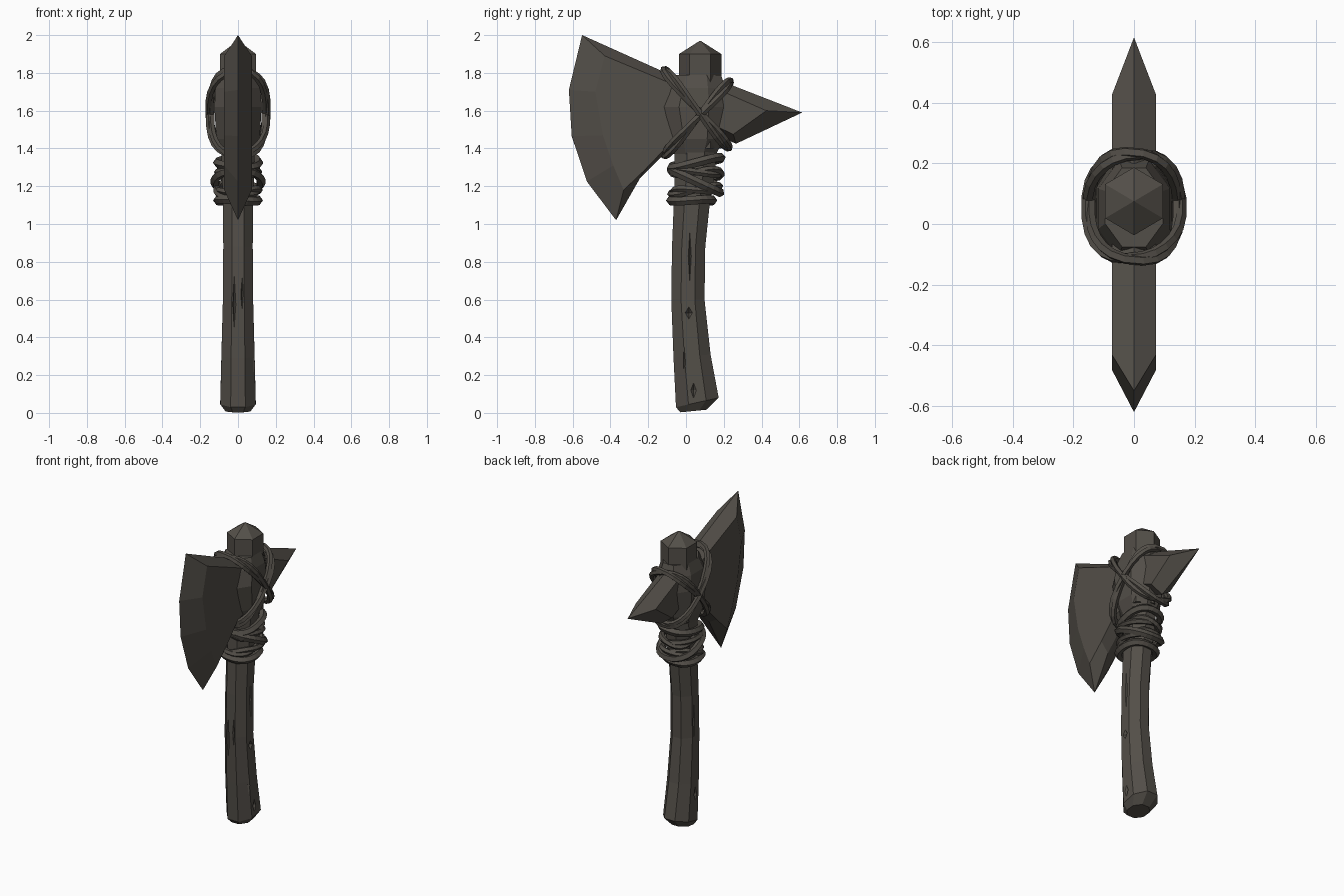
import bpy, bmesh, math
from mathutils import Vector

if "Cube" in bpy.data.objects:
    bpy.data.objects.remove(bpy.data.objects["Cube"])

mat = bpy.data.materials.new("dark grey brown")
mat.diffuse_color = (0.086, 0.077, 0.065, 1)
mat.use_nodes = True
mat.node_tree.nodes["Principled BSDF"].inputs["Base Color"].default_value = mat.diffuse_color


def finish(bm, name):
    bmesh.ops.recalc_face_normals(bm, faces=bm.faces[:])
    me = bpy.data.meshes.new(name)
    bm.to_mesh(me)
    bm.free()
    me.materials.append(mat)
    ob = bpy.data.objects.new(name, me)
    bpy.context.collection.objects.link(ob)
    return ob


def skin(bm, rings, closed=False):
    """Join equal rings of verts with quads; cap the ends unless closed."""
    n = len(rings[0])
    pairs = list(zip(rings, rings[1:] + rings[:1]))
    for a, b in pairs if closed else pairs[:-1]:
        for i in range(n):
            j = (i + 1) % n
            bm.faces.new((a[i], a[j], b[j], b[i]))
    if not closed:
        bm.faces.new(rings[0])
        bm.faces.new(rings[-1])


def loft(bm, rows, n, flat=True, cx=0.0):
    """rows: z, centre y, half width x, half depth y, tilt along y."""
    off = math.pi / n if flat else 0
    k = 1 / math.cos(off) if flat else 1
    kx = k if n % 4 == 0 else 1 / math.cos(math.pi / n)
    rings = []
    for z, cy, rx, ry, tilt in rows:
        ring = []
        for i in range(n):
            a = off + 2 * math.pi * i / n
            dy = ry * k * math.cos(a)
            ring.append(bm.verts.new((cx + rx * kx * math.sin(a), cy + dy, z + tilt * dy)))
        rings.append(ring)
    skin(bm, rings)


# Curved handle, flared at the foot
bm = bmesh.new()
loft(bm, [(0.01, 0.04, 0.065, 0.07, 0.1), (0.055, 0.06, 0.094, 0.113, 0.22),
          (0.30, 0.032, 0.088, 0.098, 0.1), (0.60, 0.010, 0.080, 0.088, 0),
          (0.88, 0.014, 0.078, 0.088, 0), (1.10, 0.030, 0.079, 0.095, 0),
          (1.25, 0.045, 0.085, 0.105, 0), (1.45, 0.055, 0.090, 0.115, 0)], 8)
handle = finish(bm, "handle")

# Cracks carved into the handle: x, y, z, half width x, half width y, half height
bm = bmesh.new()
for x, y, z, rx, ry, h in [(-0.02, -0.08, 0.57, 0.010, 0.02, 0.18), (0.022, -0.08, 0.63, 0.008, 0.02, 0.10),
                           (0.08, 0.02, 0.83, 0.02, 0.009, 0.13), (0.085, 0.015, 0.53, 0.025, 0.022, 0.035),
                           (0.09, -0.01, 0.27, 0.02, 0.008, 0.09), (0.093, 0.04, 0.12, 0.02, 0.015, 0.04),
                           (-0.08, 0.03, 0.70, 0.02, 0.009, 0.12), (-0.088, 0.03, 0.22, 0.02, 0.015, 0.05)]:
    loft(bm, [(z - h, y, 0.001, 0.001, 0), (z, y, rx, ry, 0), (z + h, y, 0.001, 0.001, 0)], 4, False, x)
cutter = finish(bm, "crack_cutter")
cutter.hide_render = True
cutter.hide_set(True)
mod = handle.modifiers.new("cracks", 'BOOLEAN')
mod.operation = 'DIFFERENCE'
mod.object = cutter

# Six-sided peg with pointed top
bm = bmesh.new()
loft(bm, [(1.40, 0.075, 0.095, 0.112, 0), (1.90, 0.075, 0.095, 0.112, 0),
          (1.97, 0.075, 0.002, 0.002, 0)], 6, False)
finish(bm, "peg")

# Stone socket in the middle of the head
bm = bmesh.new()
loft(bm, [(1.37, 0.045, 0.085, 0.115, 0), (1.45, 0.050, 0.115, 0.150, 0),
          (1.62, 0.042, 0.125, 0.190, 0), (1.72, 0.05, 0.118, 0.160, 0),
          (1.79, 0.055, 0.095, 0.130, 0)], 8)
finish(bm, "head_socket")


def bevelled_plate(name, outer, inner, t=0.073):
    """Sharp ridge on x = 0, flat cheeks at x = +-t."""
    bm = bmesh.new()
    mid = [bm.verts.new((0, y, z)) for y, z in outer]
    n = len(mid)
    for s in (-t, t):
        cheek = [bm.verts.new((s, y, z)) for y, z in inner]
        for i in range(n):
            j = (i + 1) % n
            bm.faces.new((mid[i], mid[j], cheek[j], cheek[i]))
        bm.faces.new(cheek)
    return finish(bm, name)


# Front blade and back spike
bevelled_plate("blade",
               [(0.05, 1.73), (-0.55, 2.0), (-0.62, 1.71), (-0.605, 1.465), (-0.525, 1.225),
                (-0.37, 1.02), (-0.245, 1.24), (-0.13, 1.355), (0.05, 1.42)],
               [(0.05, 1.69), (-0.43, 1.89), (-0.48, 1.70), (-0.44, 1.47), (-0.385, 1.31),
                (-0.33, 1.18), (-0.22, 1.285), (-0.11, 1.40), (0.05, 1.46)])
bevelled_plate("spike",
               [(0.05, 1.81), (0.615, 1.59), (0.265, 1.425), (0.05, 1.52)],
               [(0.05, 1.765), (0.425, 1.60), (0.25, 1.475), (0.05, 1.57)])


def rope(name, centre, rx, ry, dz, power=1.0, strands=2, r=0.02, twist=2, wave=0.0):
    """Tilted closed loop of twisted strands; dz is the rise from front to back."""
    bm = bmesh.new()
    N, sides = 24, 5
    sp = lambda v: math.copysign(abs(v) ** power, v)

    def path(t):
        c, s = math.cos(t), math.sin(t)
        return Vector((rx * sp(s), centre[0] + ry * sp(c),
                       centre[1] + dz * sp(c) + wave * math.sin(2 * t)))

    for k in range(strands):
        rings = []
        for i in range(N):
            t = 2 * math.pi * (i + 0.5) / N
            p = path(t)
            tan = (path(t + 0.05) - path(t - 0.05)).normalized()
            out = Vector((p.x, p.y - centre[0], p.z - centre[1]))
            out = (out - tan * out.dot(tan)).normalized()
            up = tan.cross(out)
            a = twist * t + 2 * math.pi * k / strands
            q = p + (0.006 * math.cos(a) * out + 0.8 * r * math.sin(a) * up) * (strands > 1)
            rings.append([bm.verts.new(q + r * (math.cos(b) * out + math.sin(b) * up))
                          for b in (2 * math.pi * m / sides for m in range(sides))])
        skin(bm, rings, True)
    return finish(bm, name)


# Crossed lashing over the head
rope("lashing_over_blade", (0.055, 1.61), 0.150, 0.170, -0.205, 0.8, r=0.018)
rope("lashing_over_spike", (0.060, 1.56), 0.146, 0.172, 0.195, 0.8, r=0.018)

# Wraps around the neck
for i, (cy, z, rx, ry, dz, wave) in enumerate([
        (0.055, 1.325, 0.108, 0.132, 0.025, 0.006), (0.052, 1.275, 0.105, 0.130, -0.010, 0.008),
        (0.052, 1.225, 0.122, 0.130, -0.060, 0.0), (0.048, 1.180, 0.108, 0.125, 0.020, -0.006),
        (0.030, 1.125, 0.108, 0.112, 0.0, 0.005)]):
    rope("neck_wrap_%d" % (i + 1), (cy, z), rx, ry, dz, 0.9, 1 + i % 2, 0.024 - 0.006 * (i % 2), 2, wave)
